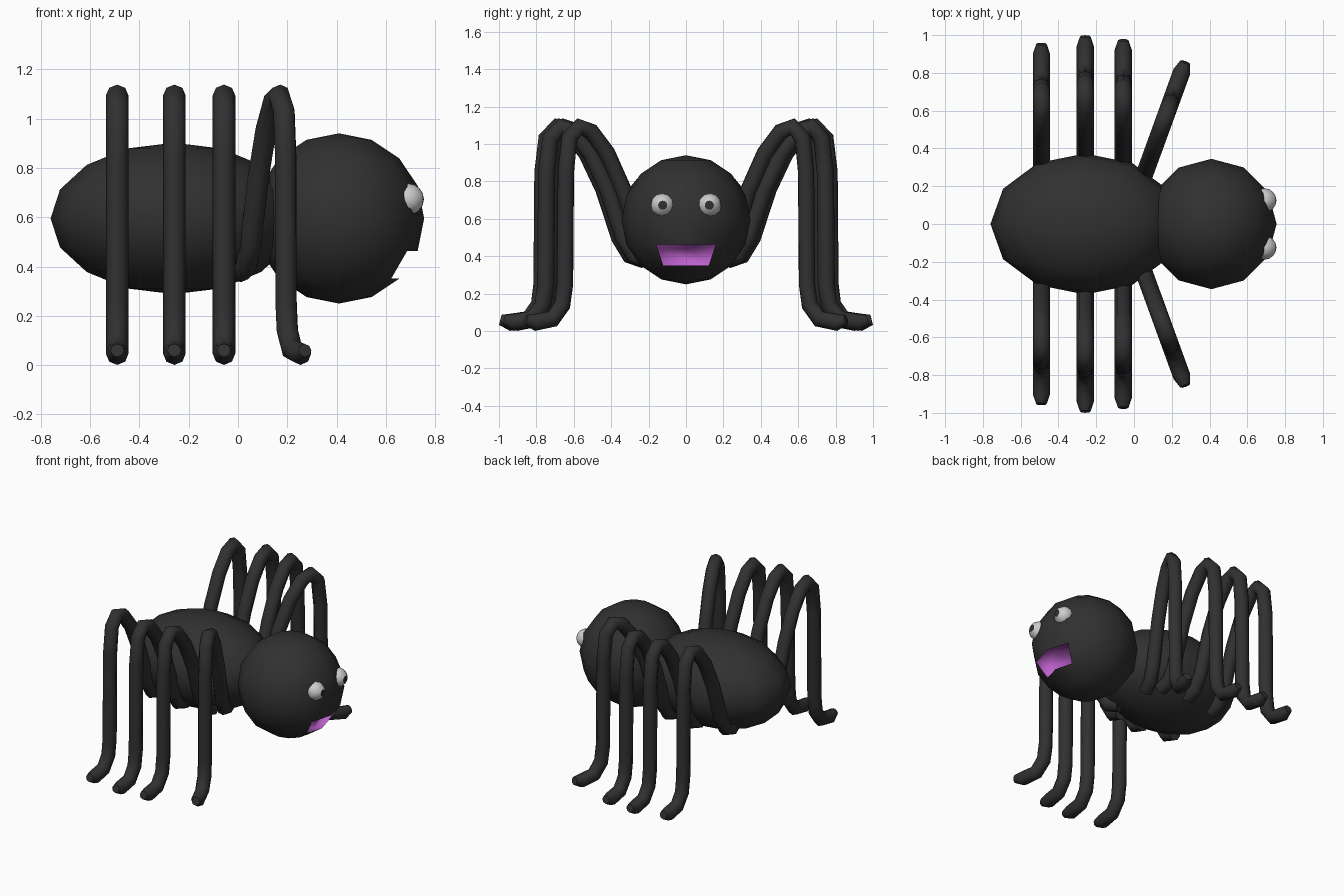
import bpy, bmesh, math
from mathutils import Matrix, Vector

if "Cube" in bpy.data.objects:
    bpy.data.objects.remove(bpy.data.objects["Cube"])


def material(name, rgb):
    m = bpy.data.materials.new(name)
    m.diffuse_color = (*rgb, 1)
    m.use_nodes = True
    m.node_tree.nodes["Principled BSDF"].inputs["Base Color"].default_value = m.diffuse_color
    return m


BLACK = material("black", (0.03, 0.03, 0.03))
WHITE = material("eye_white", (0.75, 0.75, 0.75))
PURPLE = material("mouth_purple", (0.5, 0.12, 0.6))


def add_object(name, mesh, mats):
    for m in mats:
        mesh.materials.append(m)
    for p in mesh.polygons:
        p.use_smooth = True
    ob = bpy.data.objects.new(name, mesh)
    bpy.context.collection.objects.link(ob)
    return ob


def sphere(center, radii, turn=Matrix()):
    bm = bmesh.new()
    bmesh.ops.create_uvsphere(bm, u_segments=12, v_segments=8, radius=1)
    bm.transform(Matrix.Translation(center) @ turn @ Matrix.Diagonal((*radii, 1)))
    return bm


def finish(name, bm, mats):
    bmesh.ops.recalc_face_normals(bm, faces=bm.faces)
    mesh = bpy.data.meshes.new(name)
    bm.to_mesh(mesh)
    bm.free()
    return add_object(name, mesh, mats)


# Abdomen
finish("abdomen", sphere((-0.26, 0, 0.595), (0.5, 0.373, 0.307)), [BLACK])

# Head, with the two front faces under the equator pushed in as the mouth
bm = sphere((0.41, 0, 0.595), (0.345, 0.345, 0.345))
mouth = [f for f in bm.faces
         if 0.37 < f.calc_center_median().z < 0.45
         and f.calc_center_median().x > 0.6 and abs(f.calc_center_median().y) < 0.12]
new = bmesh.ops.extrude_face_region(bm, geom=mouth)["geom"]
inner = [v for v in new if isinstance(v, bmesh.types.BMVert)]
bmesh.ops.delete(bm, geom=[f for f in mouth if f.is_valid], context='FACES_ONLY')
bmesh.ops.translate(bm, verts=inner, vec=(-0.06, 0, 0))
for v in inner:
    for f in v.link_faces:
        f.material_index = 1
bmesh.ops.split_edges(bm, edges=[e for e in bm.edges if len(e.link_faces) == 2
                                 and e.link_faces[0].material_index != e.link_faces[1].material_index])
finish("head", bm, [BLACK, PURPLE])

# Eyes: poles face forward, the cap is the pupil
for side, y in (("left", 0.125), ("right", -0.125)):
    bm = sphere((0.69, y, 0.673), (0.064,) * 3, Matrix.Rotation(math.pi / 2, 4, 'Y'))
    for f in bm.faces:
        f.material_index = int(len(f.verts) == 3 and f.calc_center_median().x > 0.69)
    bmesh.ops.split_edges(bm, edges=[e for e in bm.edges
                                     if e.link_faces[0].material_index != e.link_faces[1].material_index])
    finish("eye_" + side, bm, [WHITE, BLACK])

# Leg path: distance outward, height
PATH = [(0.22, 0.38), (0.30, 0.405), (0.355, 0.50), (0.44, 0.76), (0.53, 0.95),
        (0.62, 1.065), (0.69, 1.093), (0.745, 1.03), (0.765, 0.85), (0.77, 0.25),
        (0.785, 0.14), (0.84, 0.065), (0.94, 0.047), (0.993, 0.06)]


def leg(name, tip_x, tip_y, angle, side):
    cu = bpy.data.curves.new(name, 'CURVE')
    cu.dimensions = '3D'
    cu.bevel_depth = 0.046
    cu.bevel_resolution = 2
    cu.use_fill_caps = True
    sp = cu.splines.new('POLY')
    sp.points.add(len(PATH) - 1)
    for p, (t, z) in zip(sp.points, PATH):
        d = t - 0.995
        p.co = (tip_x + d * math.sin(angle), side * (tip_y + d * math.cos(angle)), z, 1)
    sp.points[-1].radius = 0.6
    tmp = bpy.data.objects.new(name + "_path", cu)
    bpy.context.collection.objects.link(tmp)
    bpy.context.view_layer.update()
    mesh = bpy.data.meshes.new_from_object(
        tmp.evaluated_get(bpy.context.evaluated_depsgraph_get()))
    bpy.data.objects.remove(tmp)
    mesh.materials.clear()
    add_object(name, mesh, [BLACK])


# Four legs on each side; the front pair is swung forward
for label, side in (("left", 1), ("right", -1)):
    leg("back_leg_" + label, -0.49, 0.955, 0, side)
    leg("middle_back_leg_" + label, -0.258, 0.995, 0, side)
    leg("middle_front_leg_" + label, -0.057, 0.975, 0, side)
    leg("front_leg_" + label, 0.272, 0.858, math.radians(20), side)
